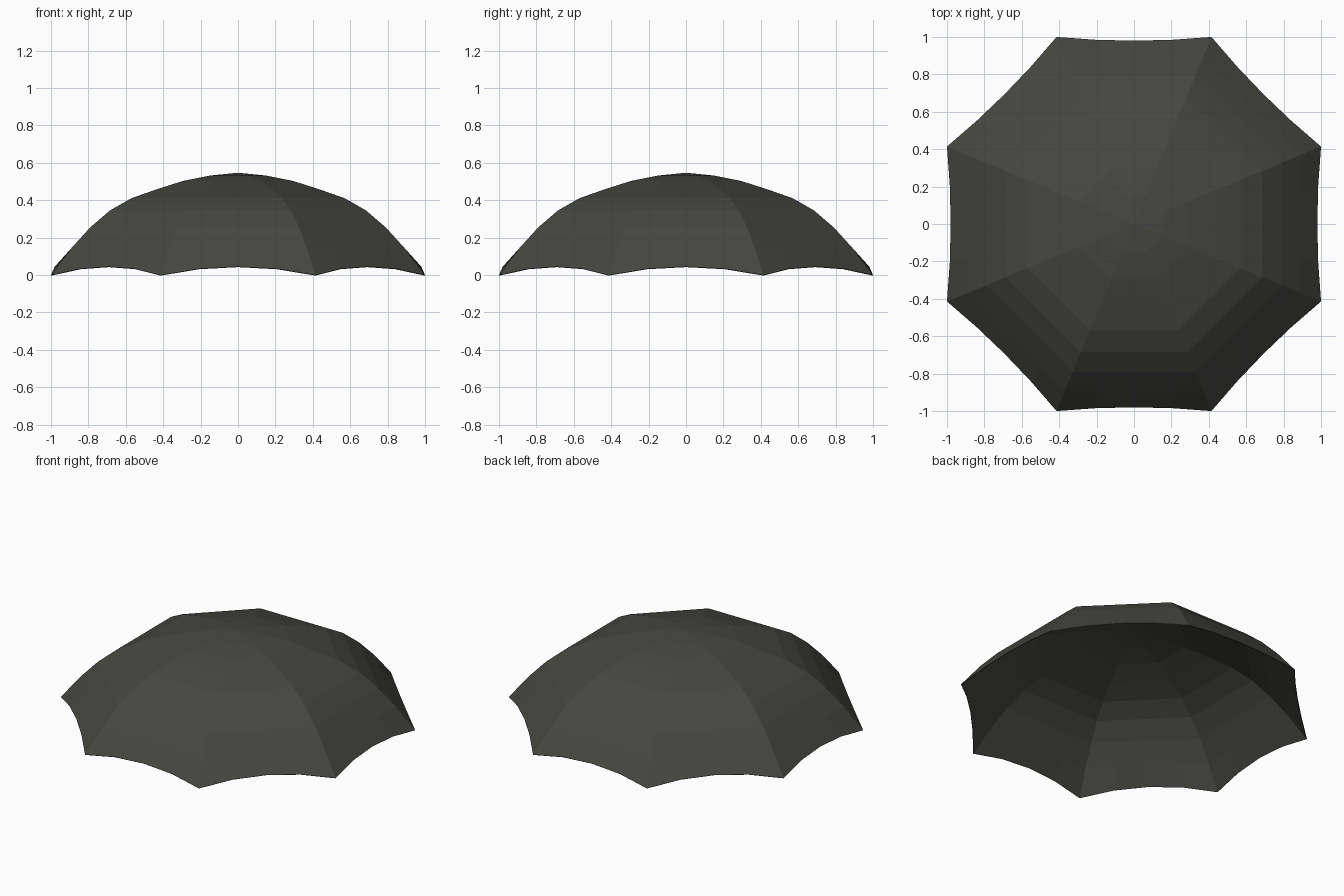
import bpy, bmesh, math

if "Cube" in bpy.data.objects:
    bpy.data.objects.remove(bpy.data.objects["Cube"])

# Rib profile: (distance from axis to panel middle, height)
RIB = [(0.15, 0.532), (0.295, 0.503), (0.43, 0.46), (0.57, 0.411),
       (0.685, 0.345), (0.79, 0.255), (0.89, 0.145), (1.0, 0.0)]
TOP = 0.547
SIDES, DIV = 8, 4
TAN = math.tan(math.pi / SIDES)

fabric = bpy.data.materials.new("dark_olive_grey_fabric")
fabric.diffuse_color = (0.062, 0.062, 0.052, 1)
fabric.use_nodes = True
fabric.node_tree.nodes["Principled BSDF"].inputs["Base Color"].default_value = fabric.diffuse_color

# Canopy: eight flat panels with an arched hem
bm = bmesh.new()
crown = bm.verts.new((0, 0, TOP))
rings = []
for a, z in RIB:
    ring = []
    for s in range(SIDES):
        ang = 2 * math.pi * s / SIDES
        for d in range(DIV):
            t = 2 * d / DIV - 1
            arch = (1 - t * t) if z == 0 else 0
            r, w = a - 0.02 * arch, a * TAN * t
            ring.append(bm.verts.new((r * math.cos(ang) - w * math.sin(ang),
                                      r * math.sin(ang) + w * math.cos(ang),
                                      z + 0.045 * arch)))
    rings.append(ring)
n = SIDES * DIV
for i in range(n):
    j = (i + 1) % n
    bm.faces.new((crown, rings[0][i], rings[0][j]))
    for inner, outer in zip(rings, rings[1:]):
        bm.faces.new((inner[i], outer[i], outer[j], inner[j]))
bmesh.ops.recalc_face_normals(bm, faces=bm.faces)
if crown.normal.z < 0 or bm.faces[:][0].normal.z < 0:
    bmesh.ops.reverse_faces(bm, faces=bm.faces)

mesh = bpy.data.meshes.new("umbrella_canopy")
bm.to_mesh(mesh)
bm.free()
mesh.materials.append(fabric)
canopy = bpy.data.objects.new("umbrella_canopy", mesh)
bpy.context.collection.objects.link(canopy)

# Thin cloth thickness, inward
cloth = canopy.modifiers.new("cloth_thickness", 'SOLIDIFY')
cloth.thickness = 0.004
cloth.offset = -1
